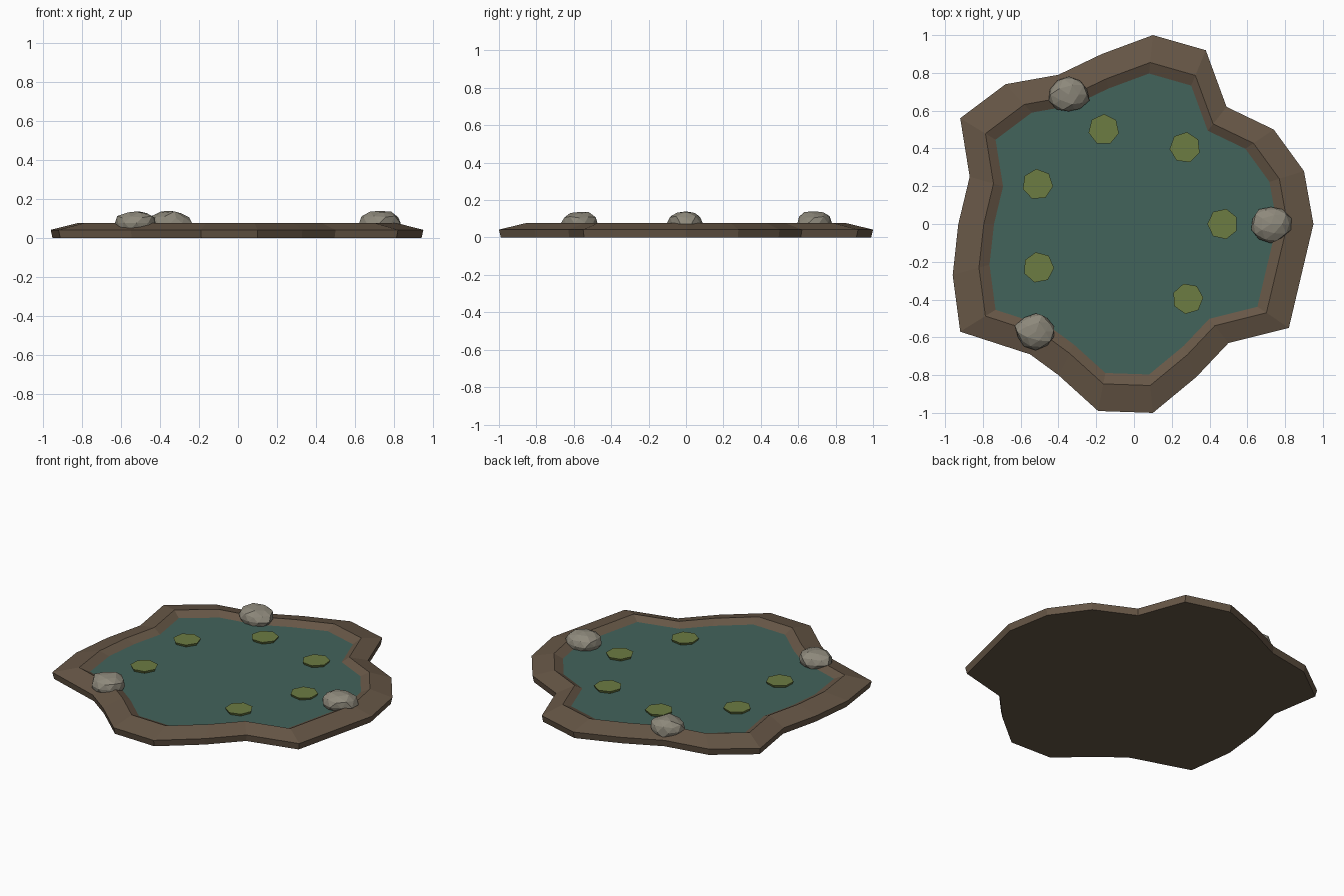
import bpy, bmesh, math, random
from mathutils import Vector

if "Cube" in bpy.data.objects:
    bpy.data.objects.remove(bpy.data.objects["Cube"])
random.seed(4)

def material(name, rgb):
    m = bpy.data.materials.new(name)
    m.diffuse_color = (*rgb, 1)
    m.use_nodes = True
    m.node_tree.nodes["Principled BSDF"].inputs["Base Color"].default_value = m.diffuse_color
    return m

MUD = material("mud", (0.135, 0.095, 0.062))
WATER = material("water", (0.055, 0.125, 0.105))
STONE = material("stone", (0.27, 0.25, 0.20))
LEAF = material("leaf", (0.15, 0.20, 0.055))

def finish(bm, name, mat):
    bmesh.ops.recalc_face_normals(bm, faces=bm.faces)
    me = bpy.data.meshes.new(name)
    bm.to_mesh(me)
    bm.free()
    me.materials.append(mat)
    ob = bpy.data.objects.new(name, me)
    bpy.context.collection.objects.link(ob)
    return ob

# shoreline outline, counter-clockwise from the right
OUTLINE = [(.95, 0), (.90, .28), (.74, .50), (.49, .62), (.38, .92), (.10, 1.0),
           (-.17, .90), (-.40, .79), (-.68, .74), (-.92, .56), (-.87, .25),
           (-.93, 0), (-.96, -.27), (-.92, -.57), (-.55, -.69), (-.40, -.80),
           (-.19, -.99), (.10, -1.0), (.33, -.81), (.50, -.63), (.82, -.55)]

def ring(bm, s, z):
    return [bm.verts.new((x * s, y * s, z)) for x, y in OUTLINE]

# earth bank with closed underside and sunken bed
bm = bmesh.new()
rings = [ring(bm, s, z) for s, z in
         [(.99, 0), (1.0, .042), (.855, .077), (.79, .048), (.72, .02)]]
n = len(OUTLINE)
for a, b in zip(rings, rings[1:]):
    for i in range(n):
        j = (i + 1) % n
        bm.faces.new((a[i], a[j], b[j], b[i]))
bm.faces.new(rings[0])
bm.faces.new(rings[-1])
finish(bm, "bank", MUD)

# water surface
bm = bmesh.new()
bm.faces.new(ring(bm, .797, .051))
water = finish(bm, "water", WATER)
if water.data.polygons[0].normal.z < 0:
    water.data.flip_normals()

# boulders on the bank
for k, (x, y) in enumerate([(.725, 0), (-.345, .685), (-.52, -.57)]):
    bm = bmesh.new()
    bmesh.ops.create_icosphere(bm, subdivisions=2, radius=1)
    for v in bm.verts:
        v.co *= random.uniform(.9, 1.06)
        v.co = Vector((v.co.x * .11 + x, v.co.y * .098 + y, min(v.co.z, .97) * .067 + .076))
    finish(bm, f"boulder_{k + 1}", STONE)

# seven-sided lily pads
for k, (x, y) in enumerate([(.47, 0), (.27, .405), (-.16, .50), (-.51, .21),
                            (-.505, -.23), (.285, -.395)]):
    bm = bmesh.new()
    bmesh.ops.create_cone(bm, cap_ends=True, segments=7, radius1=.074, radius2=.082, depth=.018)
    t = math.pi / 2 + k * 1.0
    c, s = math.cos(t), math.sin(t)
    for v in bm.verts:
        v.co = Vector((v.co.x * c - v.co.y * s + x, v.co.x * s + v.co.y * c + y, v.co.z + .057))
    finish(bm, f"lily_pad_{k + 1}", LEAF)
